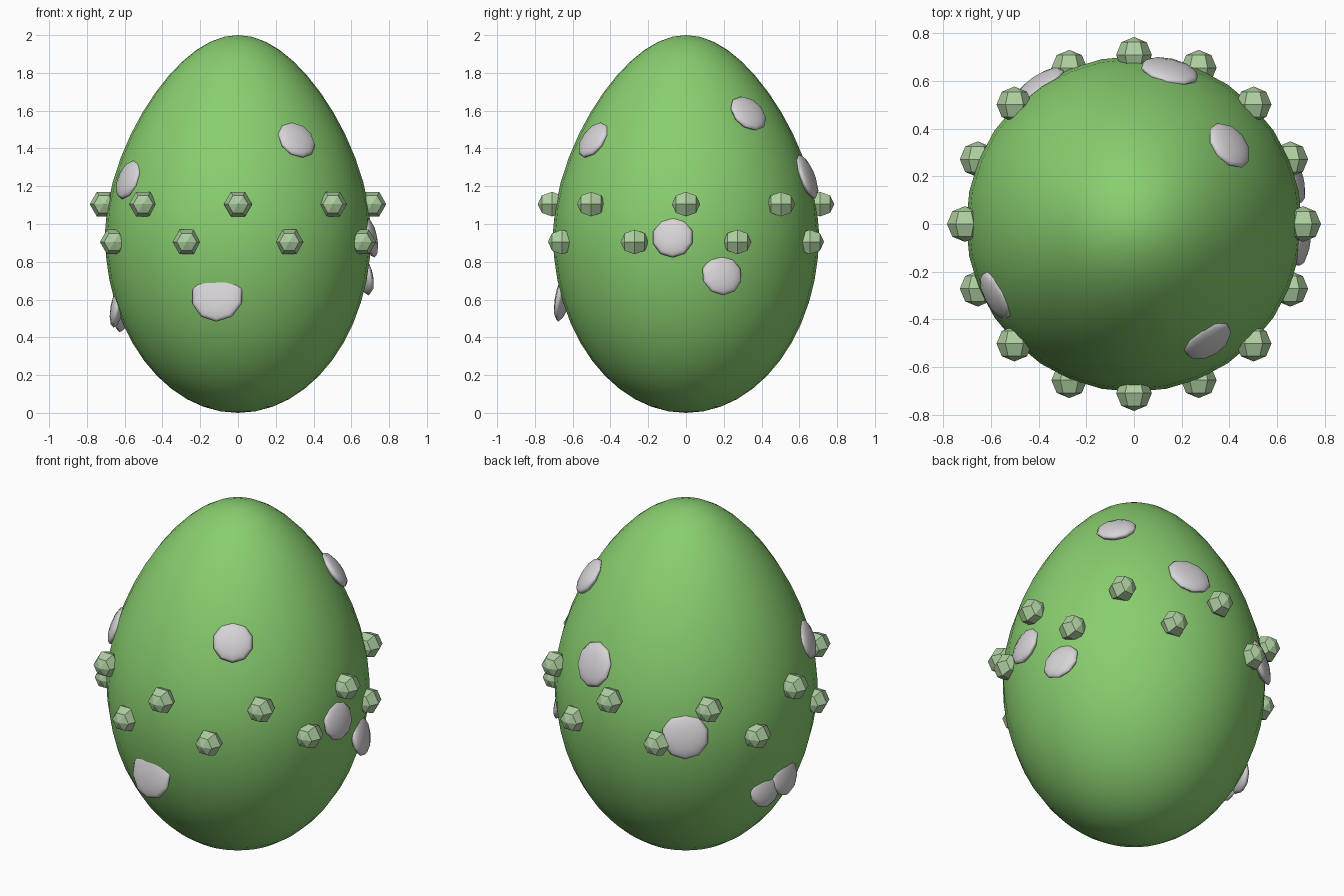
import bpy, math
from mathutils import Vector

cube = bpy.data.objects.get("Cube")
if cube:
    bpy.data.objects.remove(cube, do_unlink=True)


def material(name, rgb):
    mat = bpy.data.materials.new(name)
    mat.use_nodes = True
    mat.diffuse_color = (*rgb, 1)
    mat.node_tree.nodes["Principled BSDF"].inputs["Base Color"].default_value = (*rgb, 1)
    return mat


SHELL = material("leaf green", (0.25, 0.62, 0.16))
BEAD = material("pale green", (0.42, 0.62, 0.35))
SPOT = material("light grey", (0.68, 0.66, 0.68))
MIDDLE, WIDEST = 0.95, 0.705


def finish(name, mat, smooth=True):
    obj = bpy.context.object
    obj.name = name
    obj.data.materials.append(mat)
    if smooth:
        bpy.ops.object.shade_smooth()
    return obj


# Egg shell: a sphere with a longer, tapered upper half
bpy.ops.mesh.primitive_uv_sphere_add(segments=32, ring_count=24, radius=1)
egg = finish("egg_shell", SHELL)
for v in egg.data.vertices:
    t = v.co.z
    taper = 1 - 0.2 * t ** 1.5 if t > 0 else 1
    v.co.x *= WIDEST * taper
    v.co.y *= WIDEST * taper
    v.co.z = MIDDLE + t * ((2 - MIDDLE) if t > 0 else MIDDLE)

# Two staggered rings of beads
for ring, height, offset in (("upper", 1.105, 0), ("lower", 0.905, 0.5)):
    for i in range(8):
        a = (i + offset) * math.tau / 8
        bpy.ops.mesh.primitive_uv_sphere_add(
            segments=6, ring_count=4, radius=0.075, rotation=(math.pi / 2, 0, 0),
            location=(0.71 * math.cos(a), 0.71 * math.sin(a), height))
        bead = finish(f"{ring}_bead_{i + 1}", BEAD, False)
        bead.rotation_euler = (math.pi / 2, math.pi / 6, 0)

# Flattened round spots: position, radius, upward tilt in degrees
SPOTS = [
    ((0.31, -0.49, 1.445), 0.11, 32), ((0.40, 0.33, 1.585), 0.11, 36),
    ((0.15, 0.64, 1.25), 0.125, 21), ((0.70, -0.07, 0.93), 0.11, 12),
    ((0.67, 0.19, 0.73), 0.11, 12), ((-0.11, -0.65, 0.62), 0.14, 12),
    ((-0.58, -0.30, 1.235), 0.11, 20), ((-0.40, 0.58, 0.95), 0.128, 12),
    ((-0.64, 0.0, 0.56), 0.11, 10), ((-0.61, 0.14, 0.53), 0.105, 10),
]
for i, (spot, radius, tilt) in enumerate(SPOTS):
    level = Vector((spot[0], spot[1], 0)).normalized()
    normal = level + Vector((0, 0, math.tan(math.radians(tilt))))
    bpy.ops.mesh.primitive_uv_sphere_add(segments=10, ring_count=6, radius=radius, location=spot)
    disc = finish(f"spot_{i + 1}", SPOT)
    disc.scale.z = 0.035 / radius
    disc.rotation_euler = normal.to_track_quat("Z", "Y").to_euler()
